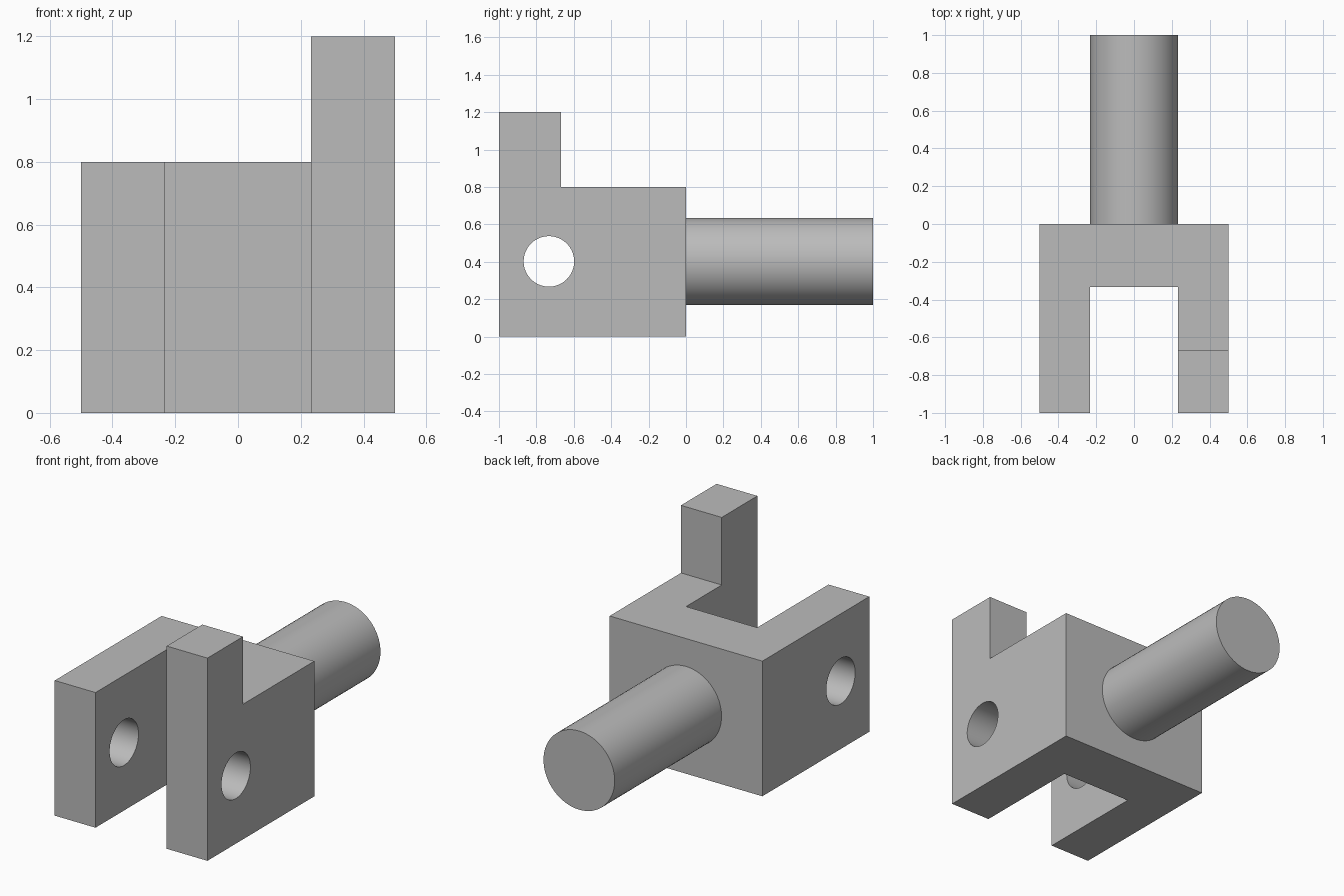
import bpy, bmesh, math

cube = bpy.data.objects.get("Cube")
if cube:
    bpy.data.objects.remove(cube)

SLOT = 0.233      # half width of the slot, also the shaft radius
HEIGHT = 0.8      # height of the fork
AXIS_Z = 0.402    # height of the shaft and pin hole

grey = bpy.data.materials.new("plain grey")
grey.use_nodes = True
colour = (0.5, 0.5, 0.5, 1)
grey.diffuse_color = colour
grey.node_tree.nodes["Principled BSDF"].inputs["Base Color"].default_value = colour


def cylinder(name, radius, length, location, rotation):
    bpy.ops.mesh.primitive_cylinder_add(vertices=64, radius=radius, depth=length,
                                        location=location, rotation=rotation)
    obj = bpy.context.object
    obj.name = name
    obj.data.materials.append(grey)
    return obj


def raise_face(bm, face, height):
    geom = bmesh.ops.extrude_face_region(bm, geom=[face])["geom"]
    verts = [g for g in geom if isinstance(g, bmesh.types.BMVert)]
    bmesh.ops.translate(bm, verts=verts, vec=(0, 0, height))
    return next(g for g in geom if isinstance(g, bmesh.types.BMFace))


# U-shaped fork, with a tall horn raised from the front of its left arm
outline = [(-0.5, 0), (-0.5, -1), (-SLOT, -1), (-SLOT, -0.333), (SLOT, -0.333),
           (SLOT, -0.667), (SLOT, -1), (0.5, -1), (0.5, -0.667), (0.5, 0)]
bm = bmesh.new()
base = bm.faces.new([bm.verts.new((x, y, 0)) for x, y in outline])
top = raise_face(bm, base, HEIGHT)
a, b = [v for v in top.verts if abs(v.co.y + 0.667) < 0.001]
bmesh.utils.face_split(top, a, b)
horn = next(f for f in bm.faces
            if all(v.co.z > 0.7 and v.co.y < -0.6 and v.co.x > 0 for v in f.verts))
raise_face(bm, horn, 0.4)
bmesh.ops.dissolve_limit(bm, angle_limit=0.01, verts=bm.verts[:], edges=bm.edges[:])
bmesh.ops.recalc_face_normals(bm, faces=bm.faces[:])
mesh = bpy.data.meshes.new("fork")
bm.to_mesh(mesh)
bm.free()
mesh.materials.append(grey)
fork = bpy.data.objects.new("fork", mesh)
bpy.context.collection.objects.link(fork)

# Pin hole through both arms
cutter = cylinder("pin_hole_cutter", 0.135, 1.4, (0, -0.733, AXIS_Z), (0, math.pi / 2, 0))
cutter.hide_render = True
hole = fork.modifiers.new("pin hole", "BOOLEAN")
hole.operation = "DIFFERENCE"
hole.solver = "EXACT"
hole.object = cutter
bpy.ops.object.select_all(action="DESELECT")
fork.select_set(True)
bpy.context.view_layer.objects.active = fork
bpy.ops.object.modifier_apply(modifier=hole.name)
bpy.data.objects.remove(cutter)
bpy.ops.object.shade_smooth_by_angle(angle=math.radians(30))

# Round shaft at the back
shaft = cylinder("shaft", SLOT, 1, (0, 0.5, AXIS_Z), (math.pi / 2, 0, 0))
bpy.ops.object.shade_smooth_by_angle(angle=math.radians(30))
